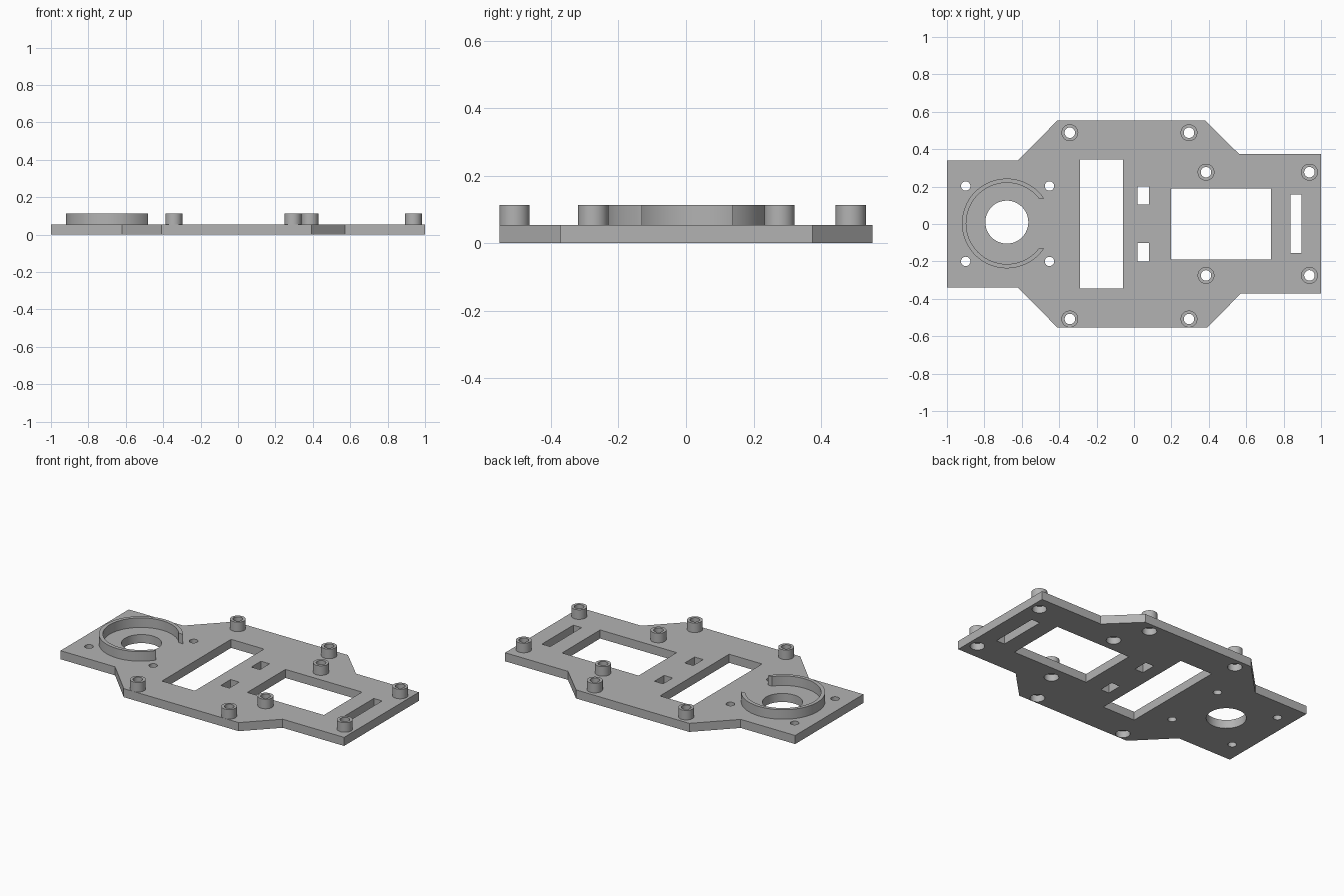
import bpy, bmesh, math

cube = bpy.data.objects.get("Cube")
if cube:
    bpy.data.objects.remove(cube, do_unlink=True)

PLATE, TOP = 0.054, 0.114

grey = bpy.data.materials.new("plain grey")
grey.use_nodes = True
colour = (0.45, 0.45, 0.45, 1)
grey.diffuse_color = colour
grey.node_tree.nodes["Principled BSDF"].inputs["Base Color"].default_value = colour


def make_object(name, bm):
    bmesh.ops.recalc_face_normals(bm, faces=bm.faces)
    mesh = bpy.data.meshes.new(name)
    bm.to_mesh(mesh)
    bm.free()
    obj = bpy.data.objects.new(name, mesh)
    bpy.context.collection.objects.link(obj)
    mesh.materials.append(grey)
    return obj


def add_prism(bm, points, z0, z1):
    """Extrude a flat outline from z0 to z1."""
    face = bm.faces.new([bm.verts.new((x, y, z0)) for x, y in points])
    new = bmesh.ops.extrude_face_region(bm, geom=[face])["geom"]
    verts = [v for v in new if isinstance(v, bmesh.types.BMVert)]
    bmesh.ops.translate(bm, verts=verts, vec=(0, 0, z1 - z0))


def rectangle(x0, x1, y0, y1):
    return [(x0, y0), (x1, y0), (x1, y1), (x0, y1)]


def circle(cx, cy, r, n=48):
    return [(cx + r * math.cos(2 * math.pi * i / n),
             cy + r * math.sin(2 * math.pi * i / n)) for i in range(n)]


def lathe(name, profile, centre, n=48):
    """Spin a closed (radius, height) profile about a vertical axis."""
    bm = bmesh.new()
    rings = [[bm.verts.new((x, y, z)) for x, y in circle(*centre, r, n)]
             for r, z in profile]
    for a, b in zip(rings, rings[1:] + rings[:1]):
        for i in range(n):
            j = (i + 1) % n
            bm.faces.new((a[i], a[j], b[j], b[i]))
    return make_object(name, bm)


def cut(obj, outlines):
    """Cut the outlines straight through the object."""
    bm = bmesh.new()
    for points in outlines:
        add_prism(bm, points, -0.2, 0.3)
    cutter = make_object("cutter", bm)
    cutter.hide_render = True
    mod = obj.modifiers.new("cut", "BOOLEAN")
    mod.operation, mod.solver, mod.object = "DIFFERENCE", "EXACT", cutter
    select(obj)
    bpy.ops.object.modifier_apply(modifier=mod.name)
    bpy.data.objects.remove(cutter, do_unlink=True)


def select(obj):
    bpy.ops.object.select_all(action="DESELECT")
    obj.select_set(True)
    bpy.context.view_layer.objects.active = obj


# Positions of the standoffs and the holes around the round opening
standoffs = [(x, y) for x in (-0.343, 0.294) for y in (0.488, -0.508)]
standoffs += [(x, y) for x in (0.385, 0.938) for y in (0.277, -0.275)]
screw_holes = [(x, y) for x in (-0.9, -0.452) for y in (0.203, -0.2)]

# Base plate
bm = bmesh.new()
add_prism(bm, [(-1, -0.34), (-0.62, -0.34), (-0.41, -0.553), (0.392, -0.553),
               (0.572, -0.371), (1, -0.371), (1, 0.374), (0.562, 0.374),
               (0.38, 0.553), (-0.41, 0.553), (-0.62, 0.34), (-1, 0.34)], 0, PLATE)
plate = make_object("base_plate", bm)
openings = [
    rectangle(-0.29, -0.06, -0.344, 0.345),
    rectangle(0.02, 0.08, 0.104, 0.2),
    rectangle(0.02, 0.08, -0.2, -0.102),
    rectangle(0.198, 0.732, -0.19, 0.19),
    rectangle(0.837, 0.895, -0.155, 0.158),
    circle(-0.68, 0.01, 0.115),
]
openings += [circle(x, y, 0.025, 32) for x, y in screw_holes]
openings += [circle(x, y, 0.042) for x, y in standoffs]
cut(plate, openings)

# Open collar around the round opening
collar = lathe("open_collar", [(0.217, PLATE), (0.24, PLATE), (0.24, TOP), (0.217, TOP)],
               (-0.68, 0.003), 96)
cut(collar, [rectangle(-0.68, -0.3, -0.13, 0.137)])

# Hollow standoffs, recessed on the underside of the plate
profile = [(0.028, TOP), (0.045, TOP), (0.045, PLATE),
           (0.042, PLATE), (0.042, 0.043), (0.028, 0.043)]
parts = [plate, collar]
for i, centre in enumerate(standoffs):
    parts.append(lathe(f"standoff_{i + 1}", profile, centre))

for obj in parts:
    select(obj)
    bpy.ops.object.shade_smooth_by_angle(angle=math.radians(30))
